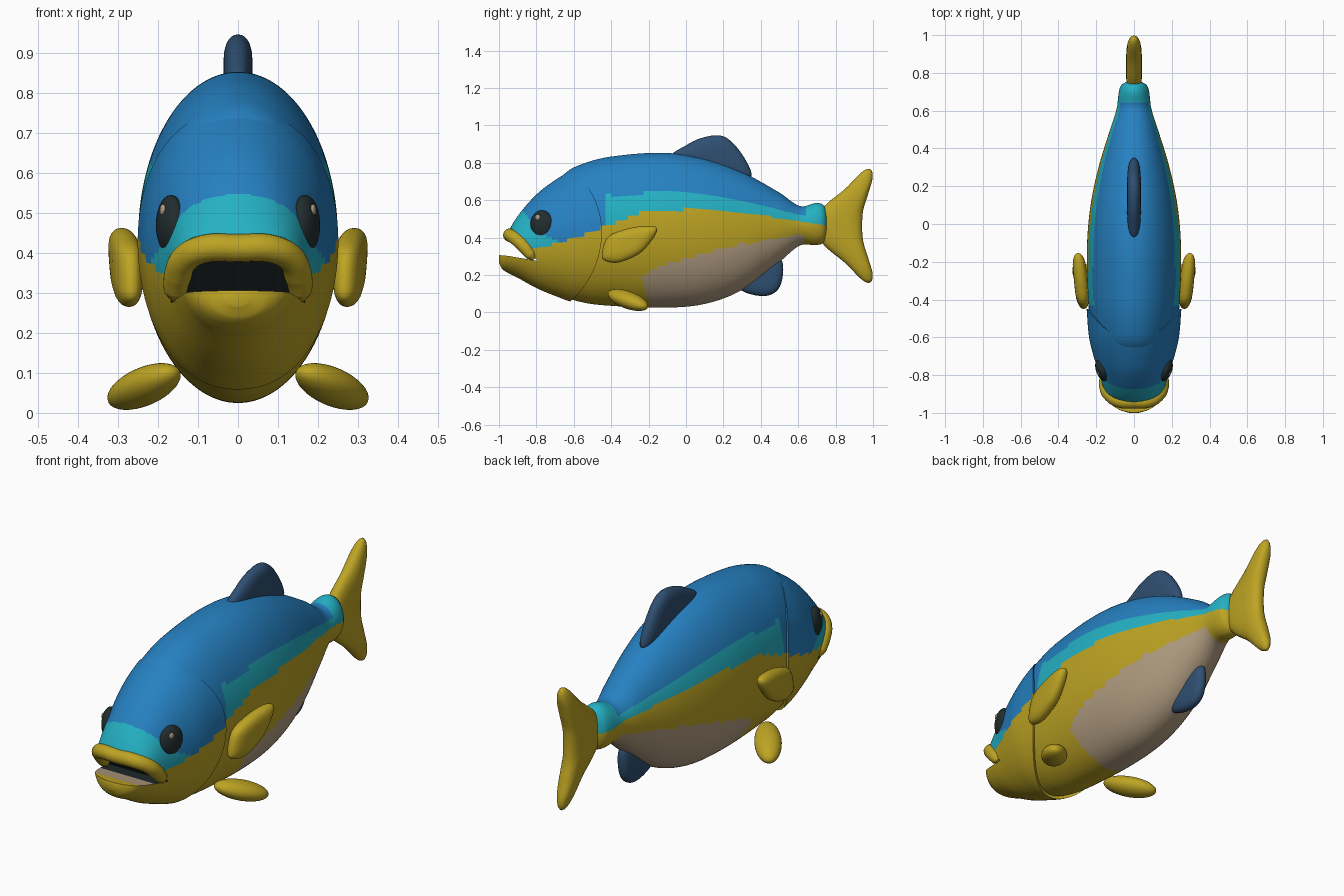
import bpy, bmesh, math
from mathutils import Vector, Matrix

old = bpy.data.objects.get("Cube")
if old:
    bpy.data.objects.remove(old)

# Palette
COLORS = {
    "blue": (0.019, 0.22, 0.54), "cyan": (0.018, 0.44, 0.55),
    "yellow": (0.51, 0.37, 0.017), "cream": (0.45, 0.345, 0.225),
    "navy": (0.028, 0.078, 0.165), "dark": (0.016, 0.026, 0.028),
}
NAMES = list(COLORS)
MATS = []
for label, rgb in COLORS.items():
    m = bpy.data.materials.new(label)
    m.use_nodes = True
    m.diffuse_color = (*rgb, 1)
    bsdf = next(n for n in m.node_tree.nodes if n.type == "BSDF_PRINCIPLED")
    bsdf.inputs["Base Color"].default_value = (*rgb, 1)
    bsdf.inputs["Roughness"].default_value = 0.7
    MATS.append(m)


def finish(name, bm, paint):
    """Make an object; paint is a colour name or a rule from face to colour name."""
    bmesh.ops.recalc_face_normals(bm, faces=bm.faces)
    bm.normal_update()
    for f in bm.faces:
        f.material_index = NAMES.index(paint if isinstance(paint, str) else paint(f))
    mesh = bpy.data.meshes.new(name)
    bm.to_mesh(mesh)
    bm.free()
    for m in MATS:
        mesh.materials.append(m)
    ob = bpy.data.objects.new(name, mesh)
    bpy.context.collection.objects.link(ob)
    return ob


def smooth(ob, degrees=40):
    bpy.ops.object.select_all(action="DESELECT")
    ob.select_set(True)
    bpy.context.view_layer.objects.active = ob
    bpy.ops.object.shade_smooth_by_angle(angle=math.radians(degrees))


def line(points, y):
    """Height of a colour boundary at y."""
    for (a, za), (b, zb) in zip(points, points[1:]):
        if y <= b:
            return za + (zb - za) * max(0, (y - a) / (b - a))
    return points[-1][1]


def profile(rows, y):
    """Smooth (bottom, top, half width) at y."""
    rows = [Vector(r) for r in rows]
    n = len(rows)
    i = next((k for k in range(n - 1) if y <= rows[k + 1][0]), n - 2)

    def slope(k):
        a, b = rows[max(k - 1, 0)], rows[min(k + 1, n - 1)]
        return (b - a) / (b[0] - a[0])
    p, q = rows[i], rows[i + 1]
    h = q[0] - p[0]
    t = min(1, max(0, (y - p[0]) / h))
    v = (p * (2*t**3 - 3*t*t + 1) + q * (3*t*t - 2*t**3)
         + slope(i) * (h * (t**3 - 2*t*t + t)) + slope(i + 1) * (h * (t**3 - t*t)))
    return v[1], v[2], v[3]


def bridge(bm, a, b):
    n = len(a)
    for i in range(n):
        bm.faces.new((a[i], a[(i + 1) % n], b[(i + 1) % n], b[i]))


def fan(bm, ring):
    c = bm.verts.new(sum((v.co for v in ring), Vector()) / len(ring))
    for i in range(len(ring)):
        bm.faces.new((ring[i], ring[(i + 1) % len(ring)], c))


def loft(name, rows, end, paint, rings=130, segs=112):
    """Elliptical loft along y; end(angle) gives the rear edge."""
    bm = bmesh.new()
    start, loops = rows[0][0], []
    for k in range(rings + 2):
        s = min(k / rings, 1) ** 1.4
        shrink = 1 if k <= rings else 0.93
        loop = []
        for j in range(segs):
            a = math.tau * (j + 0.5) / segs
            y = start + s * (end(a) - start)
            lo, hi, w = profile(rows, y)
            loop.append(bm.verts.new((shrink * w * math.cos(a), y,
                        (lo + hi) / 2 + shrink * (hi - lo) / 2 * math.sin(a))))
        loops.append(loop)
    for a, b in zip(loops, loops[1:]):
        bridge(bm, a, b)
    fan(bm, loops[0])
    fan(bm, loops[-1])
    return finish(name, bm, paint)


def fin(name, outline, thick, paint, center=None, x=0, shear=0, side=1):
    """Pillow-shaped fin from a closed (y, z) outline."""
    pts = [Vector(p) for p in outline]
    n, curve = len(pts), []
    for i in range(n):
        a, b, c, d = (pts[(i + k) % n] for k in (-1, 0, 1, 2))
        for t in (k / 6 for k in range(6)):
            curve.append(0.5 * (2*b + (c - a)*t + (2*a - 5*b + 4*c - d)*t*t
                                + (3*b - a - 3*c + d)*t**3))
    mid = Vector(center) if center else sum(curve, Vector((0, 0))) / len(curve)
    bm = bmesh.new()
    scales = (1, 0.98, 0.94, 0.88, 0.78, 0.6, 0.35)
    levels = [(s, -1) for s in reversed(scales)] + [(s, 1) for s in scales[1:]]
    loops = []
    for s, sign in levels:
        loop = []
        for p in curve:
            q = mid + (p - mid) * s
            off = sign * thick * math.sqrt(1 - s**4)
            loop.append(bm.verts.new((side * (x + off + shear * (q.x - mid.x)), q.x, q.y)))
        loops.append(loop)
    for a, b in zip(loops, loops[1:]):
        bridge(bm, a, b)
    fan(bm, loops[0])
    fan(bm, loops[-1])
    smooth(finish(name, bm, paint), 60)


def ellipsoid(name, matrix, radii, paint):
    bm = bmesh.new()
    bmesh.ops.create_uvsphere(bm, u_segments=32, v_segments=20, radius=1,
                              matrix=matrix @ Matrix.Diagonal((*radii, 1)))
    smooth(finish(name, bm, paint), 60)


# Body, with bands along the flank and a pale belly
def body_paint(f):
    _, y, z = f.calc_center_median()
    if z < line([(-0.24, 0), (-0.235, 0.187), (-0.14, 0.25), (0.075, 0.31),
                 (0.29, 0.364), (0.625, 0.417), (0.635, 0)], y) and y > -0.235 + 0.3 * max(0, 0.18 - z):
        return "cream"
    if z < line([(-0.44, 0.455), (-0.25, 0.53), (0, 0.55), (0.29, 0.535), (0.75, 0.465)], y):
        return "yellow"
    if y > 0.64 or (y > -0.43 and z < line(
            [(-0.43, 0.625), (0, 0.652), (0.18, 0.625), (0.4, 0.567), (0.62, 0.52)], y)):
        return "cyan"
    return "blue"


BODY = [(-0.75, 0.2, 0.6, 0.15), (-0.65, 0.09, 0.74, 0.2), (-0.55, 0.053, 0.795, 0.226),
        (-0.4, 0.035, 0.833, 0.243), (-0.12, 0.025, 0.853, 0.249), (0.1, 0.045, 0.822, 0.23),
        (0.3, 0.12, 0.75, 0.188), (0.5, 0.27, 0.64, 0.127), (0.61, 0.358, 0.568, 0.092),
        (0.7, 0.36, 0.585, 0.08), (0.74, 0.375, 0.57, 0.065), (0.755, 0.41, 0.53, 0.035)]
smooth(loft("body", BODY, lambda a: 0.755, body_paint))


# Head with curved gill edge
def head_paint(f):
    _, y, z = f.calc_center_median()
    if z < line([(-1, 0.33), (-0.81, 0.337), (-0.67, 0.374), (-0.54, 0.417), (-0.44, 0.455)], y):
        return "yellow"
    if z < line([(-0.9, 0.58), (-0.84, 0.5), (-0.8, 0.43), (-0.69, 0.385), (-0.66, 0.3)], y):
        return "cyan"
    return "blue"


HEAD = [(-1, 0.265, 0.3, 0.025), (-0.985, 0.235, 0.34, 0.075), (-0.95, 0.21, 0.43, 0.125),
        (-0.9, 0.185, 0.515, 0.152), (-0.8, 0.13, 0.63, 0.182), (-0.7, 0.088, 0.707, 0.214),
        (-0.6, 0.053, 0.765, 0.238), (-0.45, 0.03, 0.825, 0.251)]
head = loft("head", HEAD, lambda a: -0.45 - 0.17 * math.sin(a) ** 2, head_paint)

# Mouth opening: pale floor, dark throat
bm = bmesh.new()
wedge = [(-1.1, 0.315), (-0.95, 0.302), (-0.87, 0.288), (-0.79, 0.275), (-0.94, 0.4), (-1.1, 0.5)]
sides = [[bm.verts.new((x, y, z)) for y, z in wedge] for x in (-0.3, 0.3)]
bridge(bm, *sides)
for s in sides:
    bm.faces.new(s)


def mouth_paint(f):
    c = f.calc_center_median()
    if c.z > 0.31 or c.y > -0.85:
        return "dark"
    return "yellow" if c.y < -0.95 else "cream"


cutter = finish("mouth_cutter", bm, mouth_paint)
cutter.hide_render = True
mod = head.modifiers.new("mouth", "BOOLEAN")
mod.object, mod.operation, mod.solver = cutter, "DIFFERENCE", "EXACT"
bpy.context.view_layer.objects.active = head
bpy.ops.object.modifier_apply(modifier=mod.name)
bpy.data.objects.remove(cutter)
smooth(head)

# Upper lip
half = [(0.085, -0.935, 0.41, 1), (0.133, -0.9, 0.385, 1), (0.15, -0.86, 0.345, 1),
        (0.156, -0.83, 0.308, 0.85), (0.155, -0.812, 0.285, 0.4)]
path = [(-x, y, z, r) for x, y, z, r in reversed(half)] + [(0, -0.942, 0.412, 1)] + half
cu = bpy.data.curves.new("upper_lip", "CURVE")
cu.dimensions, cu.bevel_depth, cu.bevel_resolution, cu.use_fill_caps = "3D", 0.035, 6, True
sp = cu.splines.new("BEZIER")
sp.bezier_points.add(len(path) - 1)
for bp, (x, y, z, r) in zip(sp.bezier_points, path):
    bp.co, bp.radius = (x, y, z), r
    bp.handle_left_type = bp.handle_right_type = "AUTO"
cu.materials.append(MATS[NAMES.index("yellow")])
bpy.context.collection.objects.link(bpy.data.objects.new("upper_lip", cu))

# Middle fins
fin("dorsal_fin", [(-0.075, 0.84), (0, 0.893), (0.075, 0.93), (0.17, 0.947), (0.235, 0.92),
                   (0.3, 0.845), (0.347, 0.755), (0.33, 0.72), (0.18, 0.74), (0, 0.79)], 0.037, "navy")
fin("anal_fin", [(0.28, 0.134), (0.35, 0.096), (0.44, 0.09), (0.5, 0.134), (0.52, 0.23),
                 (0.5, 0.29), (0.42, 0.28), (0.32, 0.2)], 0.034, "navy")
upper = [(0.75, 0.578), (0.85, 0.66), (0.94, 0.75), (0.985, 0.765), (0.998, 0.72),
         (0.973, 0.63), (0.945, 0.53)]
lower = [(y, 0.925 - z) for y, z in reversed(upper)]
fin("tail_fin", [(0.69, 0.5)] + upper + lower + [(0.69, 0.43)], 0.042, "yellow", center=(0.83, 0.465))

# Paired fins and eyes
PECTORAL = [(-0.45, 0.31), (-0.43, 0.275), (-0.36, 0.267), (-0.255, 0.31), (-0.19, 0.375),
            (-0.155, 0.435), (-0.17, 0.46), (-0.245, 0.46), (-0.34, 0.44), (-0.42, 0.4)]
for label, side in (("left", 1), ("right", -1)):
    fin(label + "_pectoral_fin", PECTORAL, 0.037, "yellow", x=0.281, shear=0.1, side=side)
    axis = Vector((side * 0.13, 0.17, -0.065))
    aim = axis.to_track_quat("X", "Z").to_matrix().to_4x4()
    ellipsoid(label + "_pelvic_fin", Matrix.Translation((side * 0.235, -0.31, 0.066)) @ aim,
              (0.133, 0.062, 0.046), "yellow")
    turn = Matrix.Rotation(side * -0.3, 4, "Z")
    ellipsoid(label + "_eye", Matrix.Translation((side * 0.168, -0.77, 0.47)) @ turn,
              (0.034, 0.064, 0.075), "dark")
    ellipsoid(label + "_eye_glint", Matrix.Translation((side * 0.188, -0.792, 0.507)) @ turn,
              (0.007, 0.014, 0.015), "cream")
